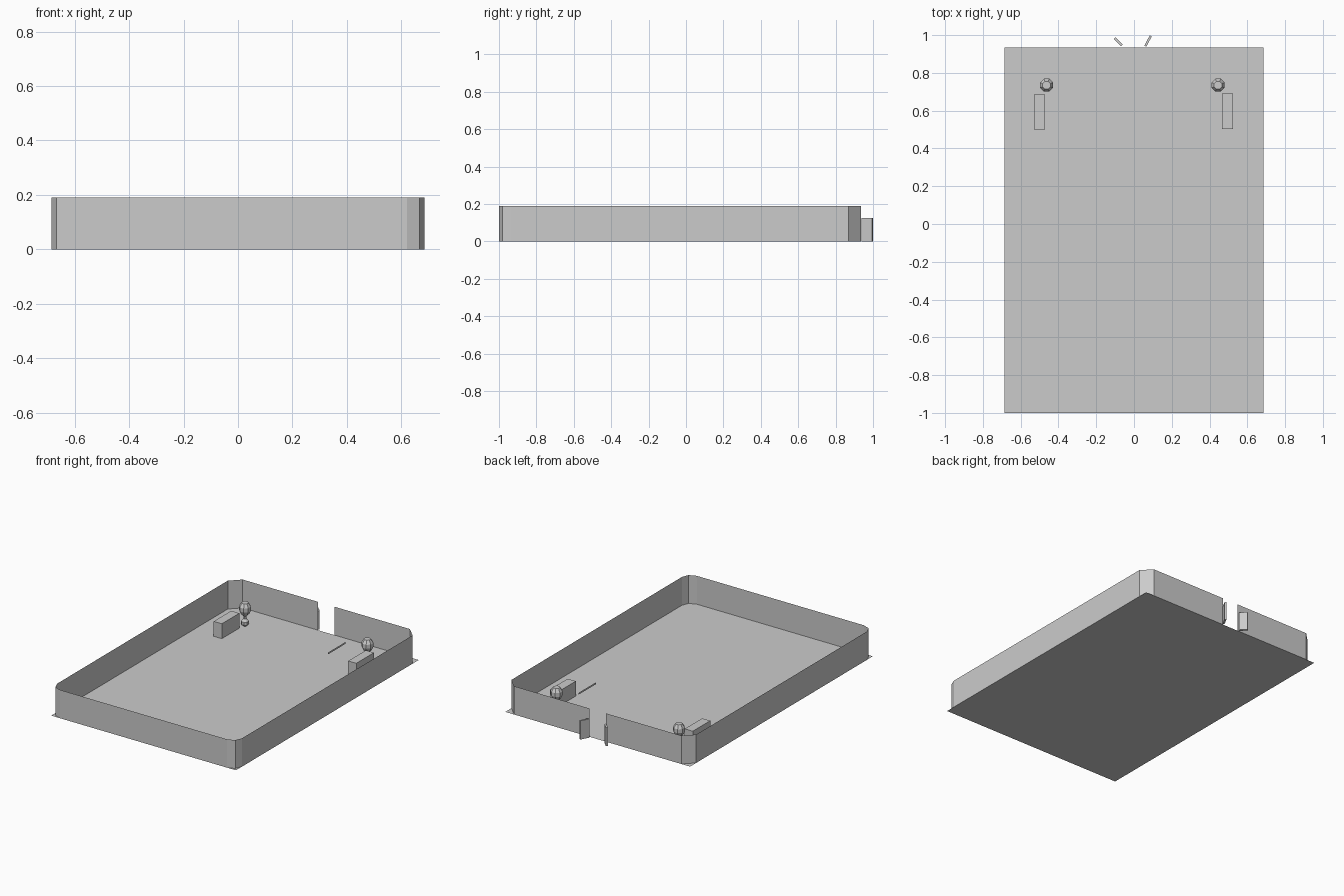
import bpy, math
from mathutils import Vector

if "Cube" in bpy.data.objects:
    bpy.data.objects.remove(bpy.data.objects["Cube"])

gray = bpy.data.materials.new("light gray")
gray.diffuse_color = (0.6, 0.6, 0.6, 1)
gray.use_nodes = True
gray.node_tree.nodes["Principled BSDF"].inputs["Base Color"].default_value = gray.diffuse_color


def make(name, verts, faces):
    mesh = bpy.data.meshes.new(name)
    mesh.from_pydata(verts, [], faces)
    mesh.materials.append(gray)
    obj = bpy.data.objects.new(name, mesh)
    bpy.context.collection.objects.link(obj)
    return obj


def strip(name, path, z0, z1):
    # upright sheet following a plan path
    n = len(path)
    verts = [(x, y, z0) for x, y in path] + [(x, y, z1) for x, y in path]
    return make(name, verts, [(i, i + 1, n + i + 1, n + i) for i in range(n - 1)])


def prism(name, plan, z0, z1):
    # closed solid from a plan outline (counter-clockwise)
    n = len(plan)
    verts = [(x, y, z0) for x, y in plan] + [(x, y, z1) for x, y in plan]
    faces = [(i, (i + 1) % n, n + (i + 1) % n, n + i) for i in range(n)]
    return make(name, verts, faces + [tuple(reversed(range(n))), tuple(range(n, 2 * n))])


def lathe(name, profile, centre, sides):
    verts, faces = [], []
    for r, z in profile:
        for k in range(sides):
            a = 2 * math.pi * (k + 0.5) / sides
            verts.append((centre[0] + r * math.cos(a), centre[1] + r * math.sin(a), z))
    for j in range(len(profile) - 1):
        for k in range(sides):
            m = (k + 1) % sides
            faces.append((j * sides + k, j * sides + m, (j + 1) * sides + m, (j + 1) * sides + k))
    last = (len(profile) - 1) * sides
    faces += [tuple(reversed(range(sides))), tuple(range(last, last + sides))]
    return make(name, verts, faces)


W, F, B = 0.685, -1.0, 0.935

# floor sheet
make("floor", [(-W, F, 0), (W, F, 0), (W, B, 0), (-W, B, 0)], [(0, 1, 2, 3)])

# perimeter wall: rounded front corners, chamfered back corners, gap at the back
half = [(0.667, -0.981), (W, -0.935), (W, 0.87), (0.62, B), (0.06, B)]
right = [(0.62, F)] + half
left = [(-x, y) for x, y in reversed(right)]
strip("perimeter_wall", left + right, 0, 0.19)


# open gate leaves
def gate(name, a, b, t=0.012):
    a, b = Vector(a), Vector(b)
    d = (b - a).normalized()
    n = Vector((-d.y, d.x)) * t / 2
    prism(name, [tuple(p) for p in (a - n, b - n, b + n, a + n)], 0, 0.125)


gate("gate_right", (0.060, 0.942), (0.089, 0.996))
gate("gate_left", (-0.064, 0.946), (-0.102, 0.984))

# block benches
for name, x0, x1, y0, y1 in (("bench_left", -0.53, -0.47, 0.50, 0.685),
                             ("bench_right", 0.465, 0.525, 0.503, 0.69)):
    prism(name, [(x0, y0), (x1, y0), (x1, y1), (x0, y1)], 0, 0.1)

# thin upright slat near the right bench
strip("slat", [(0.325, 0.49), (0.325, 0.675)], 0.112, 0.124)

# round-topped posts with a small bulb foot
profile = [(0.012, 0.0), (0.024, 0.012), (0.024, 0.032), (0.010, 0.047), (0.010, 0.066),
           (0.027, 0.082), (0.037, 0.104), (0.037, 0.130), (0.022, 0.154)]
for name, x in (("post_left", -0.463), ("post_right", 0.445)):
    lathe(name, profile, (x, 0.735), 8)
